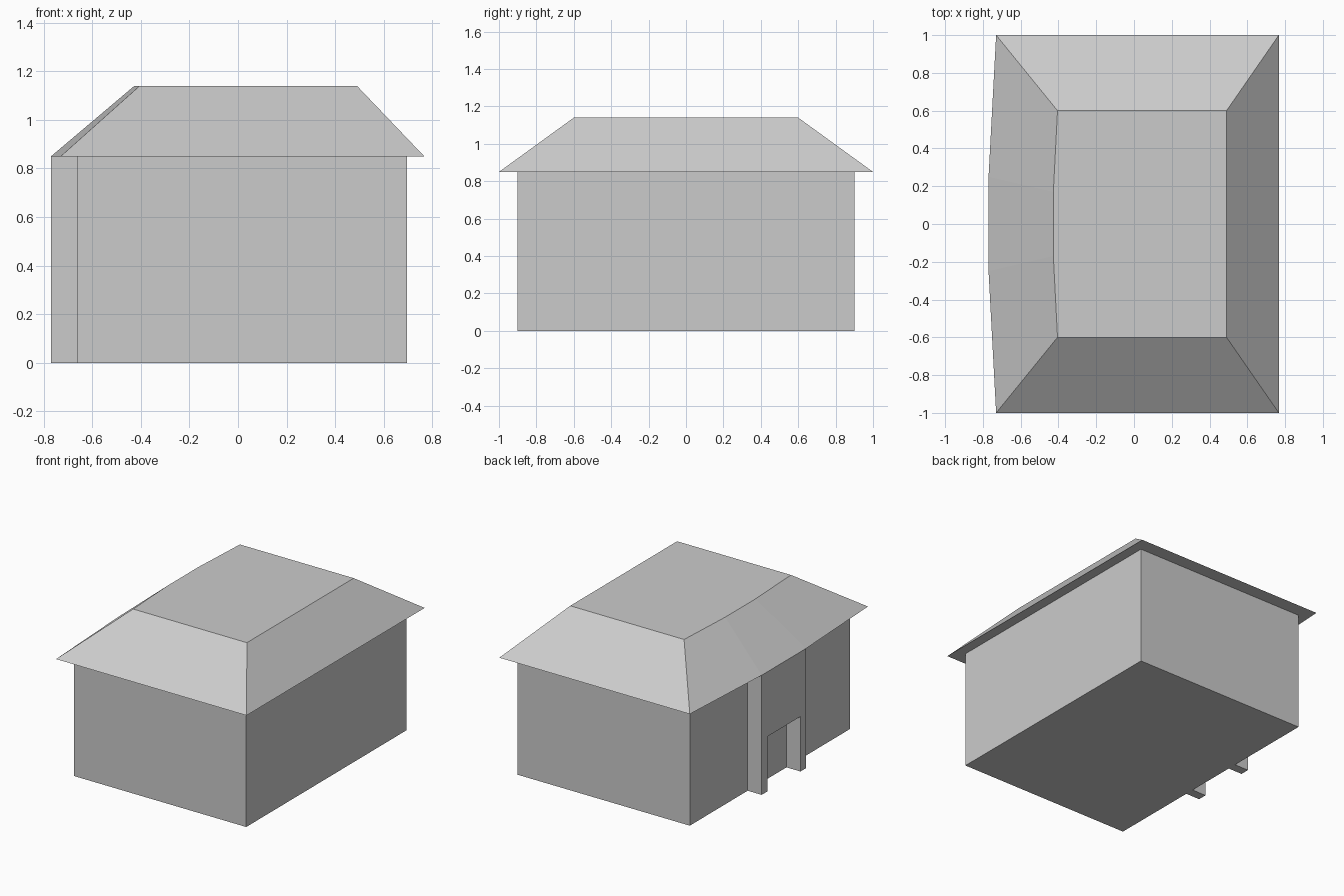
import bpy
import bmesh

cube = bpy.data.objects.get("Cube")
if cube:
    bpy.data.objects.remove(cube, do_unlink=True)

grey = bpy.data.materials.new("plain grey")
grey.use_nodes = True
colour = (0.6, 0.6, 0.6, 1)
grey.diffuse_color = colour
grey.node_tree.nodes["Principled BSDF"].inputs["Base Color"].default_value = colour


def loft(name, lower, upper, z0, z1):
    """Closed solid between two outlines with matching corners."""
    bm = bmesh.new()
    low = [bm.verts.new((x, y, z0)) for x, y in lower]
    high = [bm.verts.new((x, y, z1)) for x, y in upper]
    bm.faces.new(low[::-1])
    bm.faces.new(high)
    count = len(low)
    for i in range(count):
        j = (i + 1) % count
        bm.faces.new((low[i], low[j], high[j], high[i]))
    bmesh.ops.recalc_face_normals(bm, faces=bm.faces)
    mesh = bpy.data.meshes.new(name)
    bm.to_mesh(mesh)
    bm.free()
    mesh.materials.append(grey)
    obj = bpy.data.objects.new(name, mesh)
    bpy.context.collection.objects.link(obj)
    return obj


def extrude_x(name, profile, x0, x1):
    """Closed solid from a (y, z) profile pushed along x."""
    bm = bmesh.new()
    face = bm.faces.new([bm.verts.new((x0, y, z)) for y, z in profile])
    result = bmesh.ops.extrude_face_region(bm, geom=[face], use_keep_orig=True)
    moved = [v for v in result["geom"] if isinstance(v, bmesh.types.BMVert)]
    bmesh.ops.translate(bm, verts=moved, vec=(x1 - x0, 0, 0))
    bmesh.ops.recalc_face_normals(bm, faces=bm.faces)
    mesh = bpy.data.meshes.new(name)
    bm.to_mesh(mesh)
    bm.free()
    mesh.materials.append(grey)
    obj = bpy.data.objects.new(name, mesh)
    bpy.context.collection.objects.link(obj)
    return obj


def roof_outline(x_right, x_corner, x_bulge, y_end, y_bulge):
    """Rectangle whose -x side swells outward over the doorway."""
    return [(x_right, -y_end), (x_right, y_end), (x_corner, y_end),
            (x_bulge, y_bulge), (x_bulge, -y_bulge), (x_corner, -y_end)]


EAVE = 0.85
WALL_X = -0.66

# Main walls
wall = [(WALL_X, -0.9), (0.695, -0.9), (0.695, 0.9), (WALL_X, 0.9)]
loft("walls", wall, wall, 0, EAVE)

# Flat-topped hipped roof with a flat underside
loft("roof", roof_outline(0.767, -0.73, -0.77, 1.0, 0.25),
     roof_outline(0.49, -0.405, -0.427, 0.6, 0.17), EAVE, 1.14)

# Projecting door surround: two piers joined by a deep lintel
half = [(0.185, 0.39), (0.185, 0), (0.25, 0), (0.25, EAVE)]
arch = half + [(-y, z) for y, z in reversed(half)]
extrude_x("door_surround", arch, WALL_X, -0.77)
